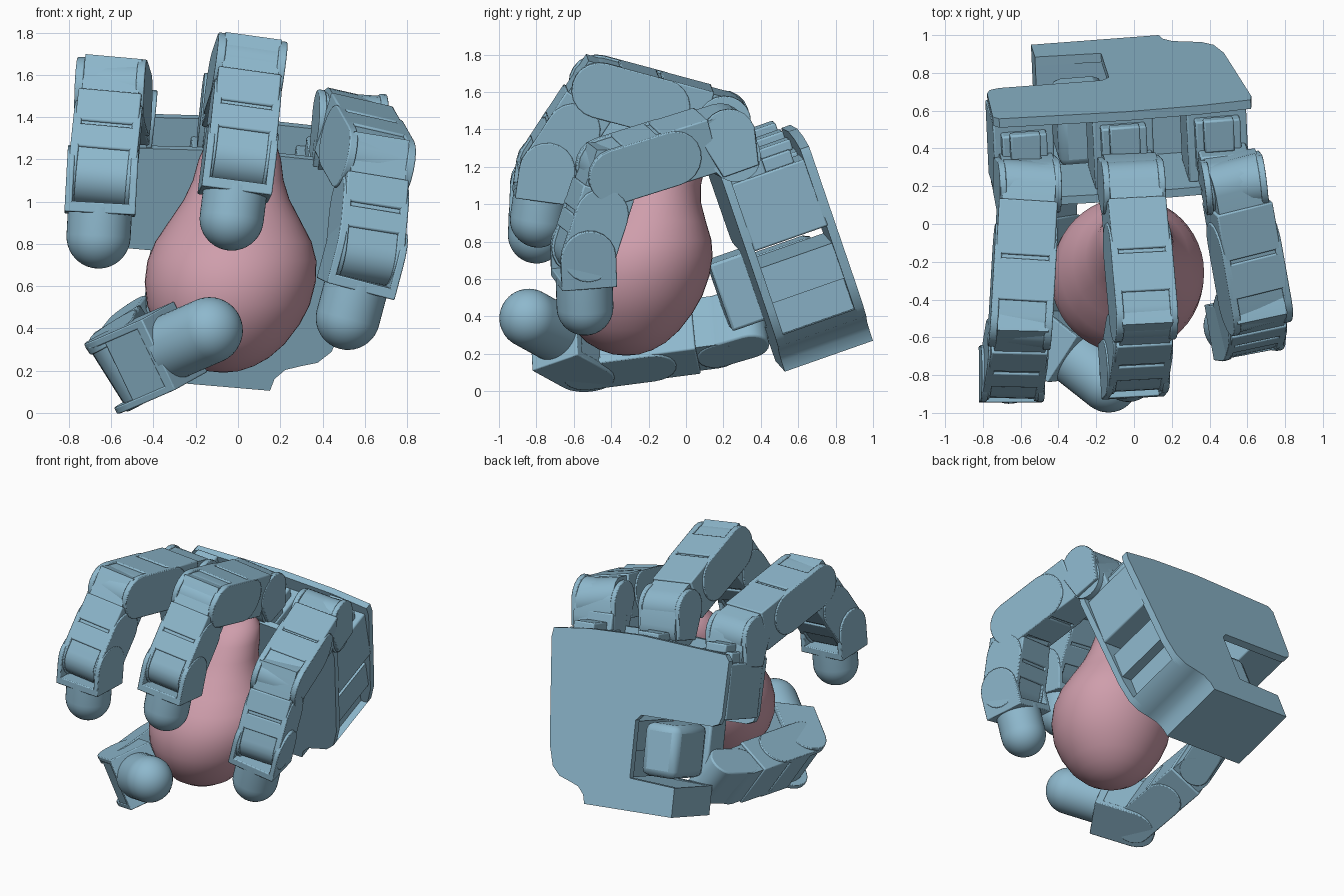
import bpy, bmesh, math
from mathutils import Vector, Matrix

cube = bpy.data.objects.get("Cube")
if cube:
    bpy.data.objects.remove(cube, do_unlink=True)


def material(name, rgb):
    m = bpy.data.materials.new(name)
    m.use_nodes = True
    m.diffuse_color = (*rgb, 1)
    m.node_tree.nodes["Principled BSDF"].inputs["Base Color"].default_value = (*rgb, 1)
    return m


BLUE = material("steel blue", (0.27, 0.48, 0.61))
PINK = material("soft pink", (0.62, 0.34, 0.41))


def finish(name, bm, mat, angle=35):
    bmesh.ops.recalc_face_normals(bm, faces=bm.faces[:])
    me = bpy.data.meshes.new(name)
    bm.to_mesh(me)
    bm.free()
    ob = bpy.data.objects.new(name, me)
    bpy.context.collection.objects.link(ob)
    me.materials.append(mat)
    bpy.ops.object.select_all(action='DESELECT')
    ob.select_set(True)
    bpy.context.view_layer.objects.active = ob
    bpy.ops.object.shade_smooth_by_angle(angle=math.radians(angle))
    return ob


def prism(name, pts, frame, lo, hi, bevel=0.0):
    """Extrude a 2D outline in a frame (origin, ex, ey, ez) from lo to hi along ez."""
    o, ex, ey, ez = frame
    bm = bmesh.new()
    base = [bm.verts.new(o + ex * a + ey * b + ez * lo) for a, b in pts]
    face = bm.faces.new(base)
    new = bmesh.ops.extrude_face_region(bm, geom=[face])["geom"]
    bmesh.ops.translate(bm, vec=ez * (hi - lo),
                        verts=[g for g in new if isinstance(g, bmesh.types.BMVert)])
    ob = finish(name, bm, BLUE)
    if bevel:
        mod = ob.modifiers.new("edge", 'BEVEL')
        mod.width, mod.segments, mod.limit_method = bevel, 2, 'ANGLE'
    return ob


def rect(a0, a1, b0, b1):
    return [(a0, b0), (a1, b0), (a1, b1), (a0, b1)]


def arc(c, r, start, end, n=10):
    angles = [math.radians(start + (end - start) * i / n) for i in range(n + 1)]
    return [(c + r * math.cos(t), r * math.sin(t)) for t in angles]


def stadium(a0, a1, r):
    """Long outline with round ends."""
    return arc(a1, r, -90, 90) + arc(a0, r, 90, 270)


def heeled(a0, a1, r):
    """Long outline with a squared outer corner at its start."""
    return arc(a1, r, -90, 90) + arc(a0, r, 90, 190) + [(a0 - r * 0.75, -r)]


def lathe(name, profile, mat, steps=40):
    bm = bmesh.new()
    vs = [bm.verts.new((r, 0, z)) for r, z in profile]
    es = [bm.edges.new(p) for p in zip(vs, vs[1:])]
    bmesh.ops.spin(bm, geom=vs + es, cent=(0, 0, 0), axis=(0, 0, 1),
                   angle=2 * math.pi, steps=steps)
    bmesh.ops.remove_doubles(bm, verts=bm.verts[:], dist=0.0005)
    return finish(name, bm, mat, 60)


def link_frame(p, q, axis):
    ex = (q - p).normalized()
    ez = (axis - ex * axis.dot(ex)).normalized()
    return (p, ex, ez.cross(ex), ez), (q - p).length


def link(name, p, q, axis, r=0.15, w=0.16, shape=stadium):
    """Finger segment: core, side cheeks at the far end, and a raised sleeve."""
    f, n = link_frame(p, q, axis)
    prism(name + "_core", shape(0, n, r - 0.012), f, -w + 0.02, w - 0.02)
    prism(name + "_sleeve", rect(0.1, n * 0.55, -r, r), f, -w + 0.005, w - 0.005, 0.008)
    prism(name + "_cap", rect(n * 0.55 + 0.02, n - 0.08, -r, r), f, -w + 0.005, w - 0.005, 0.008)
    for side, s in (("left", 1), ("right", -1)):
        lo, hi = sorted((s * (w - 0.035), s * (w + 0.005)))
        prism(f"{name}_{side}_cheek", stadium(n * 0.5, n, r), f, lo, hi, 0.006)


def tip(name, p, q, axis, block, r=0.152, w=0.168, rb=0.15):
    """Last segment: fork around the joint, flange, then a domed pad."""
    f, n = link_frame(p, q, axis)
    prism(name + "_flange", rect(block - 0.05, block, -rb, rb), f, -w, w, 0.006)
    for side, s in (("left", 1), ("right", -1)):
        lo, hi = sorted((s * (w - 0.035), s * w))
        prism(f"{name}_{side}_fork", arc(0, rb, 90, 270) + [(block, -rb), (block, rb)],
              f, lo, hi, 0.006)
    profile = [(r, block - n - 0.03)] + arc(0, r, 0, 90)
    pad = lathe(name + "_pad", profile, BLUE)
    pad.matrix_world = Matrix.Translation(q) @ f[1].to_track_quat('Z', 'Y').to_matrix().to_4x4()


# Palm frame: across, up, and toward the grip
W = Vector((0.994, 0.075, -0.085)).normalized()
U = Vector((0.105, -0.325, 0.94)).normalized()
N = W.cross(U).normalized()
PALM = (Vector((0.13, 1.0, 0.27)), W, U, N)

# Palm plates share one outline, notched for the thumb
foot = [(-0.68, 0), (0, 0), (0.015, 0.06), (0.06, 0.11), (0.13, 0.135), (0.21, 0.16),
        (0.27, 0.22)]
outline = foot + [(0.31, 0.36), (0.38, 1.08), (0.37, 1.14), (0.1, 1.17), (-0.3, 1.18),
                  (-0.97, 1.14), (-1.0, 1.1), (-0.99, 0.72), (-0.97, 0.67), (-0.92, 0.65),
                  (-0.37, 0.65), (-0.33, 0.61), (-0.33, 0.22), (-0.68, 0.2)]
prism("palm_back_plate", outline, PALM, 0, 0.05)
prism("palm_grip_plate", outline, PALM, 0.455, 0.5)
prism("palm_heel", foot + [(-0.68, 0.2)], PALM, 0.04, 0.46)
prism("palm_lower_motor", rect(-0.31, 0.22, 0.22, 0.44), PALM, 0.04, 0.46)
prism("palm_middle_wall", rect(-0.32, 0.3, 0.4, 0.6), PALM, 0.04, 0.46)

# Three motor columns with stepped tops, one below each finger
for side, c in (("left", 0.2), ("middle", -0.3), ("right", -0.83)):
    prism(side + "_motor", rect(c - 0.17, c + 0.15, 0.7, 1.08), PALM, 0.04, 0.46, 0.01)
    prism(side + "_motor_step", rect(c - 0.13, c + 0.11, 1.06, 1.15), PALM, 0.1, 0.38, 0.01)
    prism(side + "_motor_cap", rect(c - 0.09, c + 0.07, 1.14, 1.2), PALM, 0.08, 0.26, 0.01)
    prism(side + "_finger_mount", rect(c - 0.12, c + 0.14, 1.05, 1.26), PALM, 0.26, 0.46, 0.01)

# Fingers: axis, three joints, pad centre
fingers = {
    "left_finger": [(0.95, 0.18, -0.23), (0.53, 0.21, 1.375), (0.64, -0.41, 1.18),
                    (0.6, -0.55, 0.75), (0.52, -0.54, 0.45)],
    "middle_finger": [(0.985, 0.05, -0.14), (-0.01, 0.2, 1.45), (0.05, -0.47, 1.63),
                      (0.005, -0.75, 1.2), (-0.03, -0.79, 0.92)],
    "right_finger": [(0.99, 0.0, -0.05), (-0.56, 0.2, 1.40), (-0.6, -0.51, 1.53),
                     (-0.645, -0.79, 1.11), (-0.66, -0.8, 0.835)],
}
for name, pts in fingers.items():
    axis, knuckle, mid, end, pad = map(Vector, pts)
    link(name + "_proximal", knuckle, mid, axis)
    link(name + "_middle", mid, end, axis, 0.145, 0.155, heeled)
    tip(name + "_tip", end, pad, axis, 0.17)
    f, n = link_frame(knuckle, knuckle - U, axis)
    prism(name + "_knuckle", stadium(0, 0.12, 0.135), f, -0.14, 0.14)
    for side, s in (("left", 1), ("right", -1)):
        lo, hi = sorted((s * 0.13, s * 0.165))
        prism(f"{name}_{side}_knuckle_fork", arc(0, 0.145, 90, 270) + [(0.2, -0.1), (0.2, 0.1)],
              f, lo, hi, 0.006)

# Thumb: motor in the palm notch, bracket, link and tip
prism("thumb_motor", rect(-0.61, -0.34, 0.24, 0.6), PALM, 0.1, 0.5, 0.05)
prism("thumb_bracket", rect(-0.64, -0.34, 0.26, 0.64), PALM, 0.48, 0.68, 0.015)
axis = Vector((-0.52, 0.03, 0.85))
root, bend, pad = map(Vector, ((-0.48, 0.15, 0.315), (-0.515, -0.54, 0.225), (-0.135, -0.84, 0.39)))
link("thumb_link", root, bend, axis, 0.13, 0.175)
f, n = link_frame(root + Vector((0.04, 0.17, 0.05)), root, axis)
prism("thumb_root_joint", stadium(0, n, 0.11), f, -0.16, 0.16, 0.01)
tip("thumb_tip", bend, pad, axis, 0.29, 0.158, 0.185, 0.15)
f, n = link_frame(bend, pad, axis)
prism("thumb_tip_block", rect(0.03, 0.285, -0.145, 0.145), f, -0.175, 0.175, 0.01)

# Held pear, leaning back toward the palm
pear = lathe("pear", [(0, 0.19), (0.07, 0.197), (0.14, 0.22), (0.21, 0.26), (0.28, 0.325),
                      (0.345, 0.42), (0.385, 0.51), (0.405, 0.62), (0.4, 0.72), (0.37, 0.81),
                      (0.31, 0.91), (0.25, 1.01), (0.215, 1.1), (0.195, 1.2), (0.165, 1.28),
                      (0.1, 1.33), (0, 1.345)], PINK, 48)
for v in pear.data.vertices:
    t = (v.co.z - 0.19) / 1.16
    v.co.x += -0.07 + 0.09 * t
    v.co.y += -0.32 + 0.30 * t * t
